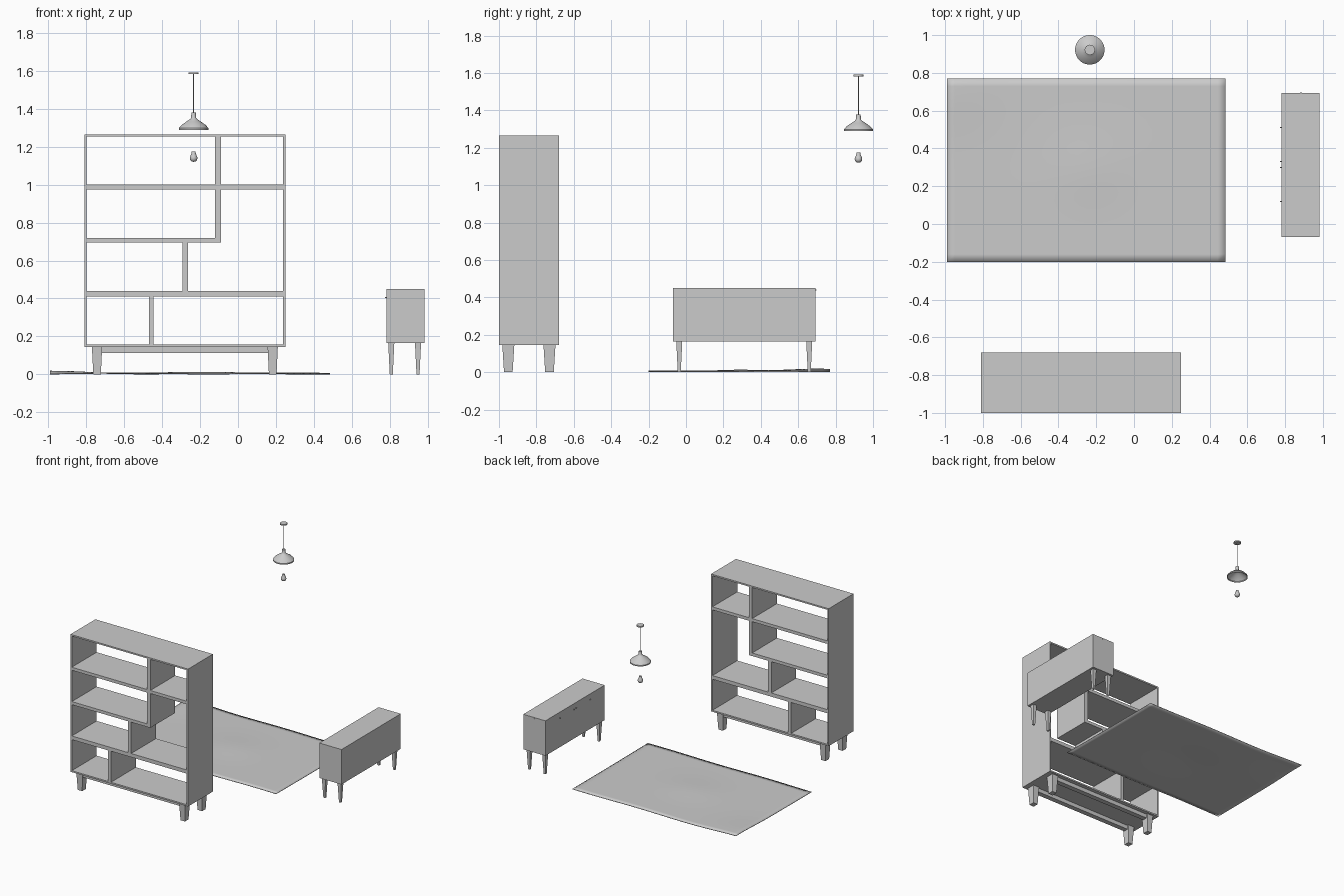
import bpy, bmesh, math

if "Cube" in bpy.data.objects:
    bpy.data.objects.remove(bpy.data.objects["Cube"])


def finish(name, bm, smooth=False):
    bmesh.ops.recalc_face_normals(bm, faces=bm.faces)
    me = bpy.data.meshes.new(name)
    bm.to_mesh(me)
    bm.free()
    ob = bpy.data.objects.new(name, me)
    bpy.context.collection.objects.link(ob)
    if smooth:
        bpy.ops.object.select_all(action='DESELECT')
        ob.select_set(True)
        bpy.context.view_layer.objects.active = ob
        bpy.ops.object.shade_smooth_by_angle(angle=math.radians(40))
    return ob


def box(name, x0, x1, y0, y1, z0, z1):
    bm = bmesh.new()
    bmesh.ops.create_cube(bm, size=1)
    for v in bm.verts:
        v.co = (x0 if v.co.x < 0 else x1, y0 if v.co.y < 0 else y1, z0 if v.co.z < 0 else z1)
    return finish(name, bm)


def square_leg(name, top, bottom, z1):
    # top and bottom are (x0, x1, y0, y1)
    ob = box(name, *top, 0, z1)
    for v in ob.data.vertices:
        if v.co.z < z1 / 2:
            v.co.x = bottom[0] if abs(v.co.x - top[0]) < 1e-5 else bottom[1]
            v.co.y = bottom[2] if abs(v.co.y - top[2]) < 1e-5 else bottom[3]


def lathe(name, profile, x, y, steps=40):
    bm = bmesh.new()
    vs = [bm.verts.new((r, 0, z)) for r, z in profile]
    es = [bm.edges.new(p) for p in zip(vs, vs[1:])]
    bmesh.ops.spin(bm, geom=vs + es, cent=(0, 0, 0), axis=(0, 0, 1), angle=math.tau, steps=steps)
    bmesh.ops.remove_doubles(bm, verts=bm.verts, dist=1e-5)
    bmesh.ops.translate(bm, verts=bm.verts, vec=(x, y, 0))
    return finish(name, bm, True)


# Bookcase: outer panels
X0, X1, Y0, Y1, Z0, Z1, T = -0.81, 0.25, -1.0, -0.68, 0.145, 1.265, 0.012
box("bookcase_left_side", X0, X0 + T, Y0, Y1, Z0, Z1)
box("bookcase_right_side", X1 - T, X1, Y0, Y1, Z0, Z1)
box("bookcase_top", X0 + T, X1 - T, Y0, Y1, Z1 - T, Z1)
box("bookcase_bottom", X0 + T, X1 - T, Y0, Y1, Z0, Z0 + T)

# Bookcase: shelves and dividers
for i, (z0, z1, x1) in enumerate([(0.41, 0.44, X1 - T), (0.695, 0.72, -0.09), (0.975, 1.0, X1 - T)]):
    box(f"bookcase_shelf_{i + 1}", X0 + T, x1, Y0, Y1, z0, z1)
for i, (x0, x1, z0, z1) in enumerate([(-0.47, -0.445, Z0 + T, 0.41), (-0.293, -0.263, 0.44, 0.695),
                                      (-0.12, -0.09, 0.72, 0.975), (-0.12, -0.09, 1.0, Z1 - T)]):
    box(f"bookcase_divider_{i + 1}", x0, x1, Y0, Y1, z0, z1)

# Bookcase: base rails and tapered legs
for label, cy in (("front", -0.95), ("back", -0.73)):
    box(f"bookcase_{label}_rail", -0.73, 0.17, cy - 0.02, cy + 0.02, 0.113, Z0)
    for side, s in (("left", -1), ("right", 1)):
        cx = -0.28 + s * 0.463
        square_leg(f"bookcase_{label}_{side}_leg", (cx - 0.027, cx + 0.027, cy - 0.032, cy + 0.032),
                   (cx - 0.02, cx + 0.02, cy - 0.023, cy + 0.023), Z0)

# Sideboard: body, legs and pulls
box("sideboard_body", 0.782, 0.982, -0.07, 0.693, 0.165, 0.45)
for i, cx in enumerate((0.808, 0.949)):
    for j, cy in enumerate((-0.036, 0.659)):
        square_leg(f"sideboard_leg_{i}{j}", (cx - 0.016, cx + 0.016, cy - 0.016, cy + 0.016),
                   (cx - 0.008, cx + 0.008, cy - 0.008, cy + 0.008), 0.165)
for i, cy in enumerate((0.12, 0.30, 0.33, 0.51)):
    box(f"sideboard_pull_{i + 1}", 0.774, 0.783, cy - 0.003, cy + 0.003, 0.402, 0.408)
box("sideboard_end_stud", 0.882, 0.888, 0.692, 0.698, 0.437, 0.443)

# Rug with gentle waves
bm = bmesh.new()
bmesh.ops.create_grid(bm, x_segments=36, y_segments=24, size=1)
for v in bm.verts:
    x, y = -0.253 + v.co.x * 0.737, 0.285 + v.co.y * 0.485
    ridge = 0.008 * math.exp(-((x + 0.25) / 0.22) ** 2) * math.exp(-((y - 0.28) / 0.18) ** 2)
    corner = 0.010 * math.exp(-((x + 0.99) / 0.25) ** 2) * math.exp(-((y - 0.70) / 0.2) ** 2)
    ripple = 0.002 * (1 + math.sin(7 * x + 3 * y))
    v.co = (x, y, 0.005 + ridge + corner + ripple)
rug = finish("rug", bm, True)
m = rug.modifiers.new("thickness", 'SOLIDIFY')
m.thickness = 0.005
m.offset = -1

# Pendant lamp: canopy, cord, open shade and bulb
LX, LY = -0.234, 0.922
lathe("lamp_canopy", [(0, 1.582), (0.027, 1.582), (0.027, 1.592), (0, 1.592)], LX, LY)
lathe("lamp_cord", [(0, 1.37), (0.002, 1.37), (0.002, 1.583), (0, 1.583)], LX, LY, 12)
lathe("lamp_shade", [(0, 1.379), (0.012, 1.379), (0.013, 1.352), (0.019, 1.345), (0.040, 1.331), (0.064, 1.314),
                     (0.078, 1.298), (0.078, 1.289), (0.075, 1.289), (0.075, 1.297), (0.062, 1.311),
                     (0.038, 1.328), (0.016, 1.342), (0, 1.345)], LX, LY, 48)
lathe("lamp_bulb", [(0, 1.175), (0.010, 1.175), (0.012, 1.162), (0.018, 1.149), (0.0205, 1.140),
                    (0.018, 1.129), (0.010, 1.122), (0, 1.12)], LX, LY, 32)
